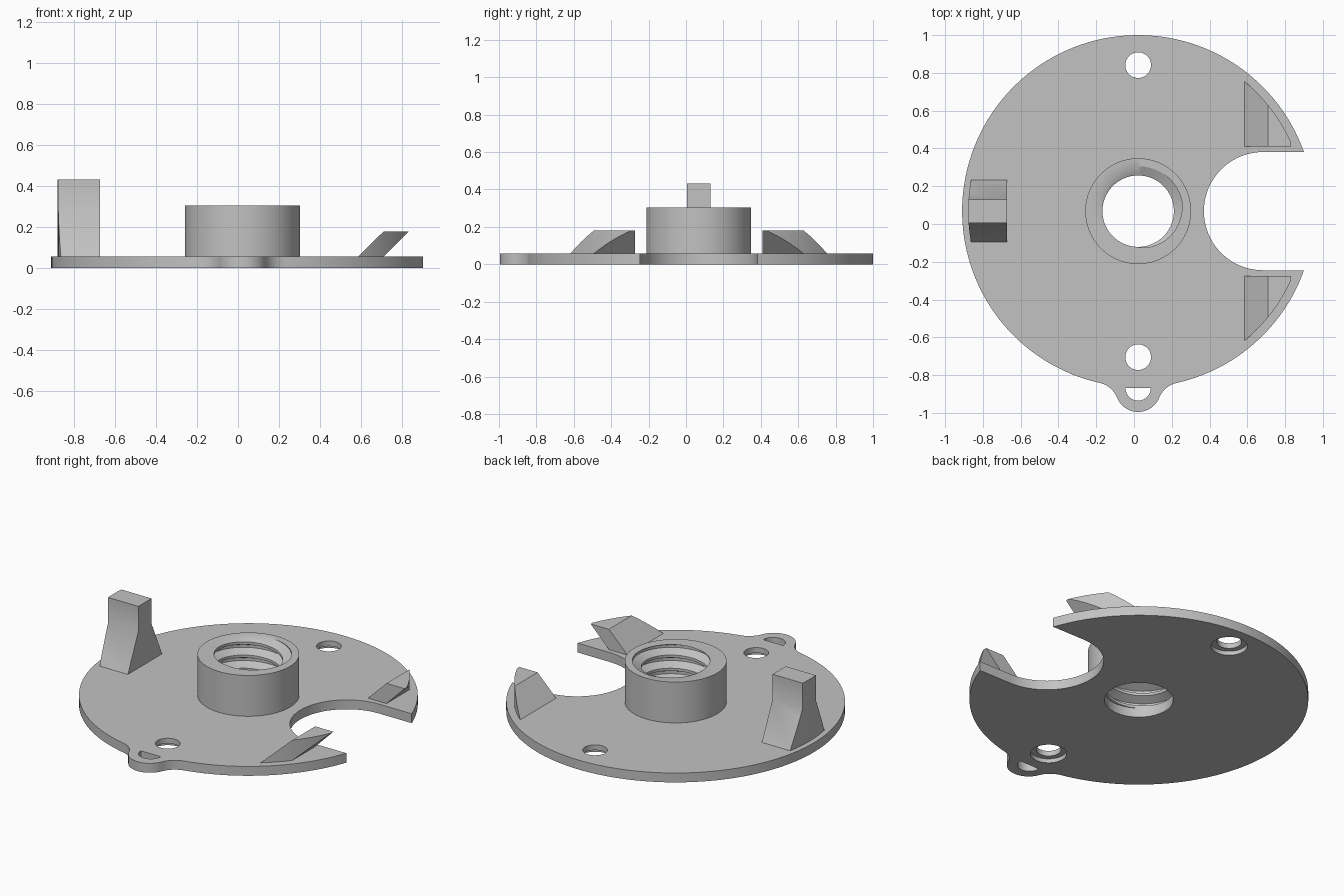
import bpy, bmesh, math
from math import pi, sin, cos

old = bpy.data.objects.get("Cube")
if old:
    bpy.data.objects.remove(old, do_unlink=True)

CENTRE = (0.022, 0.068, 0)      # axis shared by disc, hub and bore
R_DISC, T = 0.932, 0.057        # disc radius and thickness
R_HUB, HUB_TOP = 0.28, 0.305
R_BORE, R_GROOVE = 0.189, 0.238

grey = bpy.data.materials.new("plain grey")
grey.use_nodes = True
colour = (0.54, 0.54, 0.54, 1)
grey.diffuse_color = colour
grey.node_tree.nodes["Principled BSDF"].inputs["Base Color"].default_value = colour


def finish(name, bm):
    """Turn a bmesh into a named grey object on the shared axis."""
    bmesh.ops.recalc_face_normals(bm, faces=bm.faces)
    mesh = bpy.data.meshes.new(name)
    bm.to_mesh(mesh)
    bm.free()
    mesh.materials.append(grey)
    obj = bpy.data.objects.new(name, mesh)
    obj.location = CENTRE
    bpy.context.collection.objects.link(obj)
    return obj


def arc(cx, cy, r, a0, a1, n):
    return [(cx + r * cos(a0 + (a1 - a0) * i / n),
             cy + r * sin(a0 + (a1 - a0) * i / n)) for i in range(n + 1)]


def prism(name, outline, lo, hi, axis="z"):
    """Extrude a 2D outline along one axis."""
    place = {"x": lambda a, b, d: (d, a, b),
             "y": lambda a, b, d: (a, d, b),
             "z": lambda a, b, d: (a, b, d)}[axis]
    bm = bmesh.new()
    ends = [[bm.verts.new(place(a, b, d)) for a, b in outline] for d in (lo, hi)]
    for ring in ends:
        bm.faces.new(ring)
    n = len(outline)
    for i in range(n):
        j = (i + 1) % n
        bm.faces.new((ends[0][i], ends[0][j], ends[1][j], ends[1][i]))
    return finish(name, bm)


def cylinder(name, x, y, r, lo, hi, n=48):
    return prism(name, arc(x, y, r, 0, 2 * pi, n)[:-1], lo, hi)


def activate(obj):
    bpy.ops.object.select_all(action="DESELECT")
    obj.select_set(True)
    bpy.context.view_layer.objects.active = obj


def combine(obj, tool, operation):
    """Apply a boolean and discard the tool."""
    activate(obj)
    mod = obj.modifiers.new("cut", "BOOLEAN")
    mod.operation, mod.solver, mod.object = operation, "EXACT", tool
    tool.hide_render = True
    bpy.ops.object.modifier_apply(modifier=mod.name)
    bpy.data.objects.remove(tool, do_unlink=True)


def smooth(obj):
    activate(obj)
    bpy.ops.object.shade_smooth_by_angle(angle=math.radians(30))


# Base disc outline: rim, filleted tab at the front, open notch on the left
NOTCH, NOTCH_X = 0.313, 0.661
TAB_Y, TAB_R, FIL = -0.943, 0.12, 0.13
tip = math.asin(NOTCH / R_DISC)
d = R_DISC + FIL
a = math.acos((d * d + TAB_Y ** 2 - (TAB_R + FIL) ** 2) / (2 * d * -TAB_Y))
fx, fy = d * sin(a), -d * cos(a)
b = math.atan2(TAB_Y - fy, fx)
outline = (arc(0, 0, R_DISC, tip, 1.5 * pi - a, 96)
           + arc(-fx, fy, FIL, pi / 2 - a, b, 10)[1:]
           + arc(0, TAB_Y, TAB_R, pi + b, 2 * pi - b, 24)[1:]
           + arc(fx, fy, FIL, pi - b, pi / 2 + a, 10)[1:]
           + arc(0, 0, R_DISC, 1.5 * pi + a, 2 * pi - tip, 48)[1:]
           + arc(NOTCH_X, 0, NOTCH, 1.5 * pi, pi / 2, 40))
base = prism("base_disc", outline, 0, T)

# Central bore, two counterbored screw holes, half-round tab hole
combine(base, cylinder("bore_cutter", 0, 0, R_BORE, -0.1, 0.1, 96), "DIFFERENCE")
for y in (-0.773, 0.773):
    combine(base, cylinder("hole_cutter", 0, y, 0.068, -0.1, 0.1), "DIFFERENCE")
    combine(base, cylinder("counterbore_cutter", 0, y, 0.1, -0.1, 0.025), "DIFFERENCE")
combine(base, prism("tab_cutter", arc(0, -0.936, 0.067, pi, 2 * pi, 20), -0.1, 0.1),
        "DIFFERENCE")
smooth(base)

# Hub with an internal helical thread
PITCH, PHASE, COLS = 0.08, 0.74, 96
THREAD = [(0, R_BORE), (0.2, R_BORE), (0.5, R_GROOVE), (0.7, R_GROOVE), (1, R_BORE)]


def thread_radius(p):
    p %= 1
    for (p0, r0), (p1, r1) in zip(THREAD, THREAD[1:]):
        if p <= p1:
            return r0 + (r1 - r0) * (p - p0) / (p1 - p0)


bm = bmesh.new()
columns = []
for i in range(COLS + 1):
    turn = i / COLS
    rows = []
    for t in range(-6, 3):
        for p, _ in THREAD[:-1]:
            z = HUB_TOP + PITCH * (t + p + turn - PHASE)
            z = min(max(z, T), HUB_TOP)
            rows.append((thread_radius((z - HUB_TOP) / PITCH - turn + PHASE), z))
    rows += [(R_HUB, HUB_TOP), (R_HUB, T)]
    ang = 2 * pi * turn
    columns.append([bm.verts.new((r * cos(ang), r * sin(ang), z)) for r, z in rows])
for c0, c1 in zip(columns, columns[1:]):
    for j in range(len(c0)):
        k = (j + 1) % len(c0)
        bm.faces.new((c0[j], c1[j], c1[k], c0[k]))
bmesh.ops.remove_doubles(bm, verts=bm.verts, dist=1e-5)
smooth(finish("threaded_hub", bm))

# Tall flared post, its outer face following the rim
post_outline = [(-0.163, T), (0.165, T), (0.063, 0.28), (0.063, 0.432),
                (-0.063, 0.432), (-0.063, 0.28)]
post = prism("rim_post", post_outline, -1, -0.695, "x")
combine(post, cylinder("rim_cutter", 0, 0, 0.9, -0.1, 1, 128), "INTERSECT")
smooth(post)

# Slanted hooks on both sides of the notch
hook_outline = [(0.563, T), (0.688, T), (0.81, 0.18), (0.688, 0.18)]
for name, side in (("back_hook", 1), ("front_hook", -1)):
    hook = prism(name, hook_outline, 0.342 * side, 0.85 * side, "y")
    combine(hook, cylinder("rim_cutter", 0, 0, 0.888, -0.1, 1, 128), "INTERSECT")
    smooth(hook)
